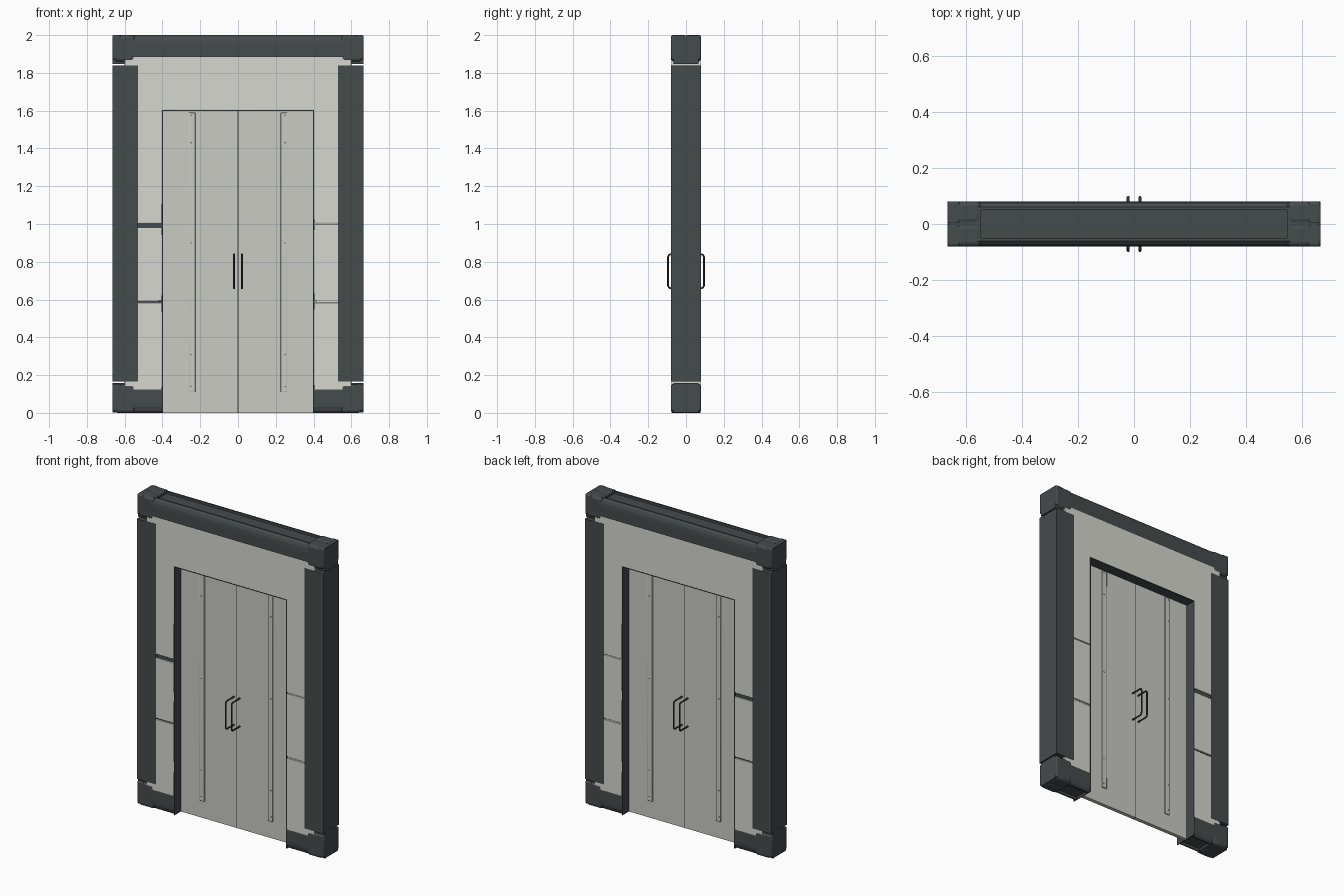
import bpy, bmesh, math
from mathutils import Vector

if "Cube" in bpy.data.objects:
    bpy.data.objects.remove(bpy.data.objects["Cube"])


def material(name, rgb):
    m = bpy.data.materials.new(name)
    m.diffuse_color = (*rgb, 1)
    m.use_nodes = True
    m.node_tree.nodes["Principled BSDF"].inputs["Base Color"].default_value = m.diffuse_color
    return m


CHARCOAL = material("charcoal frame", (0.060, 0.070, 0.073))
WALL = material("warm white wall", (0.68, 0.68, 0.63))
DOOR = material("light grey door", (0.59, 0.595, 0.545))
BLACK = material("dark metal", (0.035, 0.038, 0.036))


def finish(name, bm, mat, bevel=0, segments=2):
    bmesh.ops.recalc_face_normals(bm, faces=bm.faces)
    me = bpy.data.meshes.new(name)
    bm.to_mesh(me)
    bm.free()
    me.materials.append(mat)
    ob = bpy.data.objects.new(name, me)
    bpy.context.collection.objects.link(ob)
    if bevel:
        mod = ob.modifiers.new("rounded edges", 'BEVEL')
        mod.width, mod.segments = bevel, segments
        bpy.context.view_layer.objects.active = ob
        ob.select_set(True)
        bpy.ops.object.shade_smooth_by_angle(angle=math.radians(40))
        ob.select_set(False)
    return ob


def box(name, x, y, z, mat, bevel=0, segments=2):
    """Box from ranges; x, y, z are (low, high) in any order."""
    bm = bmesh.new()
    bmesh.ops.create_cube(bm, size=1)
    for v in bm.verts:
        v.co = Vector([(r[0] + r[1]) / 2 + c * abs(r[1] - r[0])
                       for c, r in zip(v.co, (x, y, z))])
    return finish(name, bm, mat, bevel, segments)


def extrude(name, points, direction, mat, bevel=0):
    bm = bmesh.new()
    face = bm.faces.new([bm.verts.new(p) for p in points])
    out = bmesh.ops.extrude_face_region(bm, geom=[face])
    bmesh.ops.translate(bm, vec=direction,
                        verts=[g for g in out["geom"] if isinstance(g, bmesh.types.BMVert)])
    return finish(name, bm, mat, bevel)


def both(x0, x1, s):
    return (s * x0, s * x1)


# Beam section: recessed flat middle between two rounded rims
half = [(0.05, 1.985), (0.05, 2.0), (0.06, 2.0), (0.071, 1.99), (0.078, 1.972),
        (0.08, 1.95), (0.08, 1.89), (0.076, 1.88)]
section = half + [(-y, z) for y, z in reversed(half)]
extrude("top_beam", [(-0.6, y, z) for y, z in section], (1.2, 0, 0), CHARCOAL)

# Upper wall wraps the doorway as an upside-down U
upper = [(-0.6, 1.004), (-0.402, 1.004), (-0.402, 1.602), (0.402, 1.602),
         (0.402, 1.004), (0.6, 1.004), (0.6, 1.9), (-0.6, 1.9)]
extrude("upper_wall", [(x, -0.078, z) for x, z in upper], (0, 0.156, 0), WALL, 0.003)

for s, side in ((-1, "left"), (1, "right")):
    # Side post
    box(side + "_post", both(0.53, 0.665, s), (-0.08, 0.08), (0.165, 1.84), CHARCOAL)
    # Bottom beam beside the doorway
    low = [(y * 1.0, (2.0 - z) * 1.08) for y, z in section]
    extrude(side + "_bottom_beam", [(s * 0.4, y, z) for y, z in low],
            (s * 0.21, 0, 0), CHARCOAL)
    # Corner joints: core plus front and back rounded lobes
    for level, lobe, core in (("top", (1.86, 2.0), (1.848, 1.998)),
                              ("bottom", (0.0, 0.152), (0.002, 0.157))):
        box(f"{side}_{level}_corner_core", both(0.545, 0.665, s), (-0.066, 0.066), core, CHARCOAL)
        for f, face in ((-1, "front"), (1, "back")):
            box(f"{side}_{level}_{face}_corner_lobe", both(0.545, 0.655, s),
                both(0.001, 0.08, f), lobe, CHARCOAL, 0.016, 3)
            box(f"{side}_{level}_{face}_corner_cap", both(0.62, 0.665, s),
                both(0.0, 0.08, f), (lobe[0] + 0.01, lobe[1]), CHARCOAL, 0.008)
    # Lower side wall panels, with a wider dark joint on the left
    top = 0.98 if s < 0 else 1.0
    box(side + "_middle_wall", both(0.402, 0.6, s), (-0.078, 0.078), (0.592, top), WALL, 0.003)
    box(side + "_lower_wall", both(0.402, 0.6, s), (-0.078, 0.078), (0.1, 0.584), WALL, 0.003)
    box(side + "_wall_joint", both(0.402, 0.59, s), (-0.072, 0.072), (0.58, 1.01),
        CHARCOAL if s < 0 else WALL)
    # Dark lining of the doorway
    box(side + "_reveal", both(0.398, 0.403, s), (-0.078, 0.078), (0.0, 1.602), CHARCOAL)

    # Door leaf
    box(side + "_door_leaf", both(0.0025, 0.397, s), (-0.012, 0.012), (0.0, 1.597), DOOR)
    for f, face in ((-1, "front"), (1, "back")):
        # Raised strip with screws
        box(f"{side}_{face}_strip", both(0.226, 0.26, s), both(0.012, 0.02, f),
            (0.11, 1.59), DOOR, 0.002)
        for i, z in enumerate((0.14, 0.31, 0.9, 1.43, 1.575)):
            box(f"{side}_{face}_screw_{i}", both(0.246, 0.252, s), both(0.02, 0.0215, f),
                (z - 0.003, z + 0.003), BLACK)
        # Pull handle: a bent bar
        curve = bpy.data.curves.new(f"{side}_{face}_handle", 'CURVE')
        curve.dimensions = '3D'
        curve.bevel_depth, curve.bevel_resolution = 0.005, 2
        curve.use_fill_caps = True
        path = [(0.01, 0.66), (0.082, 0.66), (0.091, 0.664), (0.095, 0.675),
                (0.095, 0.825), (0.091, 0.836), (0.082, 0.84), (0.01, 0.84)]
        spline = curve.splines.new('POLY')
        spline.points.add(len(path) - 1)
        for p, (y, z) in zip(spline.points, path):
            p.co = (s * 0.021, f * y, z, 1)
        curve.materials.append(BLACK)
        bpy.context.collection.objects.link(bpy.data.objects.new(curve.name, curve))

# Doorway head lining and the dark seam between the leaves
box("head_reveal", (-0.403, 0.403), (-0.078, 0.078), (1.598, 1.603), CHARCOAL)
box("door_seam", (-0.0025, 0.0025), (-0.010, 0.010), (0.0, 1.597), BLACK)
